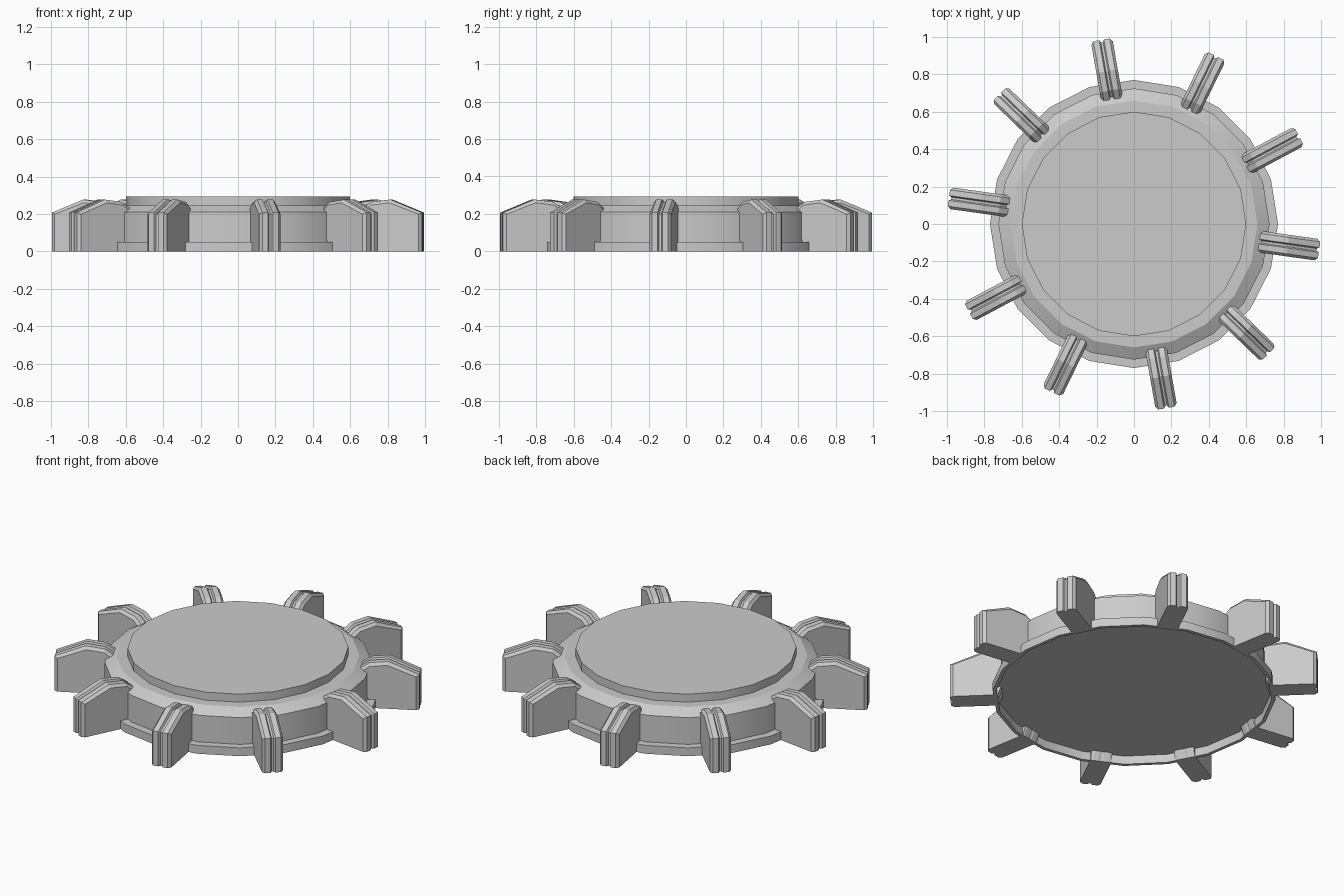
import bpy, bmesh, math
from mathutils import Matrix

if "Cube" in bpy.data.objects:
    bpy.data.objects.remove(bpy.data.objects["Cube"])

SIDES = 20
TEETH = 10
PHASE = math.radians(-8)


def finish(bm, name):
    bmesh.ops.recalc_face_normals(bm, faces=bm.faces)
    mesh = bpy.data.meshes.new(name)
    bm.to_mesh(mesh)
    bm.free()
    obj = bpy.data.objects.new(name, mesh)
    bpy.context.collection.objects.link(obj)
    return obj


def lathe(name, profile):
    """Turn an (r, z) profile, capping its first and last rings."""
    bm = bmesh.new()
    rings = [[bm.verts.new((r * math.cos(a), r * math.sin(a), z))
              for a in (math.tau * i / SIDES for i in range(SIDES))]
             for r, z in profile]
    for lo, hi in zip(rings, rings[1:]):
        for i in range(SIDES):
            j = (i + 1) % SIDES
            bm.faces.new((lo[i], lo[j], hi[j], hi[i]))
    bm.faces.new(rings[0])
    bm.faces.new(rings[-1])
    return finish(bm, name)


def tooth(name, angle):
    """Loft side profiles across the width; inset makes the grooves."""
    bm = bmesh.new()
    sections = [(-.058, .018), (-.044, .001), (-.013, 0), (-.006, .014),
                (.006, .014), (.013, 0), (.044, .001), (.058, .018)]
    rings = []
    for t, d in sections:
        side = [(.74, 0), (.655 + d * .5, .20), (.665 + d * .5, .225 - d), (.725, .265 - d),
                (.83 - d * .3, .278 - d), (1.0 - d, .208 - d * .5), (1.0 - d, 0)]
        rings.append([bm.verts.new((r, t, z)) for r, z in side])
    n = len(rings[0])
    for a, b in zip(rings, rings[1:]):
        for i in range(n):
            j = (i + 1) % n
            bm.faces.new((a[i], a[j], b[j], b[i]))
    bm.faces.new(rings[0])
    bm.faces.new(rings[-1])
    bmesh.ops.transform(bm, matrix=Matrix.Rotation(angle, 4, 'Z'), verts=bm.verts)
    return finish(bm, name)


# Stepped hub with a recessed underside and raised top plate
hub = lathe("hub", [(.75, .05), (.75, 0), (.77, 0), (.77, .05), (.725, .05), (.725, .21),
                    (.66, .245), (.60, .245), (.60, .293)])
bpy.context.view_layer.objects.active = hub
hub.select_set(True)
bpy.ops.object.shade_smooth_by_angle(angle=math.radians(25))

# Ring of grooved teeth
for k in range(TEETH):
    tooth(f"tooth_{k + 1}", PHASE + math.tau * k / TEETH)
